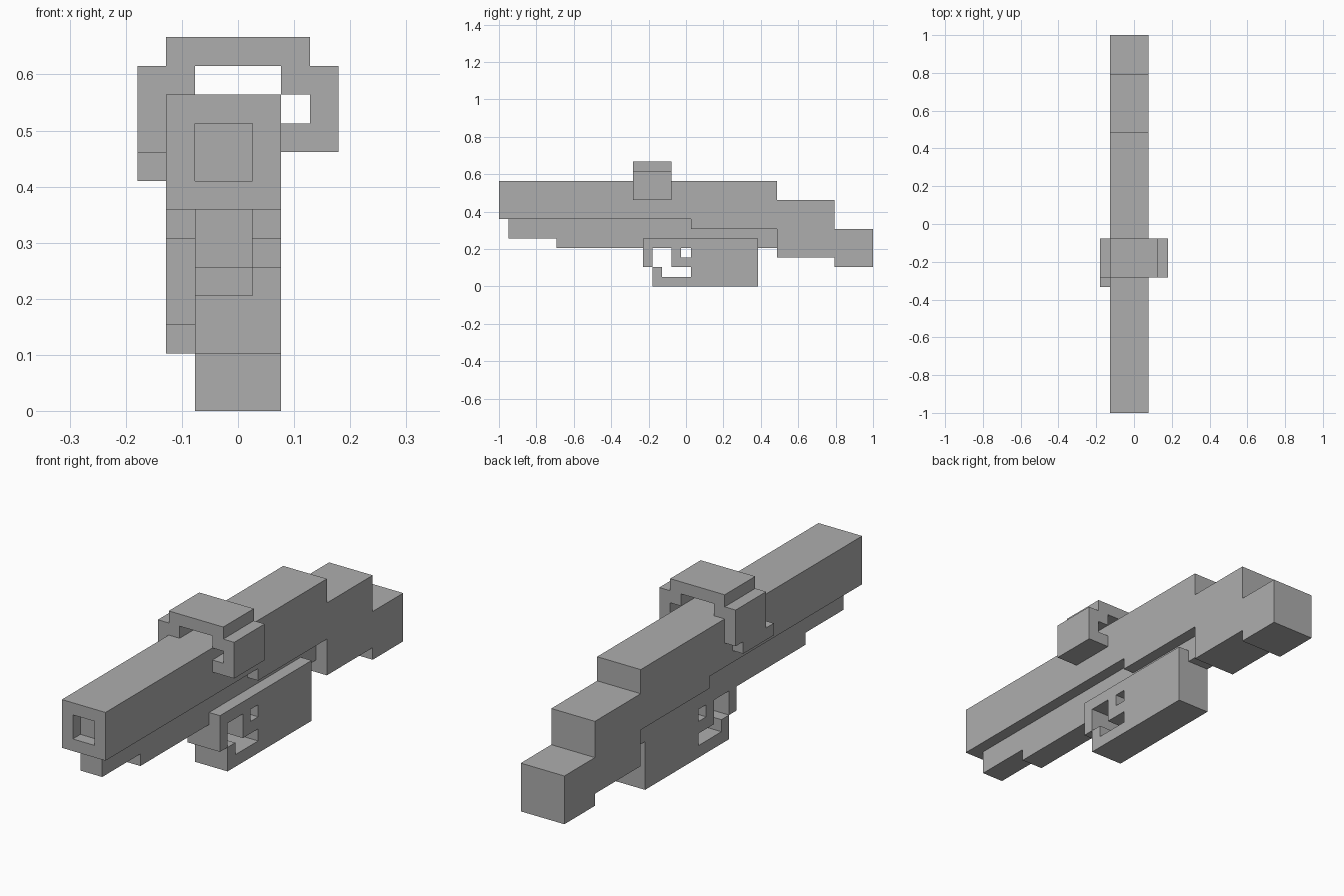
import bpy
import bmesh
from mathutils import Vector

if "Cube" in bpy.data.objects:
    bpy.data.objects.remove(bpy.data.objects["Cube"], do_unlink=True)

U = 2 / 39                      # one grid cell
CENTRE = Vector((3.5, 19.5, 0))

grey = bpy.data.materials.new("plain_grey")
grey.use_nodes = True
grey.diffuse_color = (0.42, 0.42, 0.42, 1)
grey.node_tree.nodes["Principled BSDF"].inputs["Base Color"].default_value = grey.diffuse_color


def prism(name, axis, outline, start, end):
    """Extrude an outline along 'x' (y, z points) or 'y' (x, z points)."""
    def place(a, b, depth):
        p = Vector((depth, a, b)) if axis == "x" else Vector((a, depth, b))
        return (p - CENTRE) * U

    bm = bmesh.new()
    cap = bm.faces.new([bm.verts.new(place(a, b, start)) for a, b in outline])
    grown = bmesh.ops.extrude_face_region(bm, geom=[cap], use_keep_orig=True)
    shift = place(0, 0, end) - place(0, 0, start)
    moved = [v for v in grown["geom"] if isinstance(v, bmesh.types.BMVert)]
    bmesh.ops.translate(bm, verts=moved, vec=shift)
    bmesh.ops.recalc_face_normals(bm, faces=bm.faces)
    mesh = bpy.data.meshes.new(name)
    bm.to_mesh(mesh)
    bm.free()
    mesh.materials.append(grey)
    obj = bpy.data.objects.new(name, mesh)
    bpy.context.collection.objects.link(obj)
    return obj


def rect(a0, a1, b0, b1):
    return [(a0, b0), (a1, b0), (a1, b1), (a0, b1)]


def cut(target, cutter):
    mod = target.modifiers.new("cut", "BOOLEAN")
    mod.operation = "DIFFERENCE"
    mod.solver = "EXACT"
    mod.object = cutter
    cutter.hide_render = True
    cutter.hide_viewport = True
    cutter.display_type = "WIRE"


# Main body: barrel housing stepping down to the stock
body = prism("main_body", "x", [
    (0, 7), (20, 7), (20, 6), (29, 6), (29, 3), (35, 3), (35, 2), (39, 2),
    (39, 6), (35, 6), (35, 9), (29, 9), (29, 11), (0, 11)], 1, 5)
cut(body, prism("muzzle_cutter", "y", rect(2, 4, 8, 10), -1, 1))

# Narrow rail under the body
prism("under_rail", "x", [
    (1, 5), (6, 5), (6, 4), (15, 4), (15, 5), (27, 5), (27, 4), (29, 4),
    (29, 6), (20, 6), (20, 7), (1, 7)], 2, 4)

# Grip block with an open trigger gap and a small square hole
grip = prism("grip_block", "x", [
    (15, 5), (15, 2), (16, 2), (16, 4), (18, 4), (18, 2), (20, 2), (20, 1),
    (17, 1), (17, 2), (16, 2), (16, 0), (27, 0), (27, 5)], 2, 5)
cut(grip, prism("grip_hole_cutter", "x", rect(19, 20, 3, 4), 1, 6))

# Bracket arching over the body, with a hooked side
prism("top_bracket", "y", [
    (0, 9), (1, 9), (1, 11), (2, 11), (2, 12), (5, 12), (5, 11), (6, 11),
    (6, 10), (5, 10), (5, 9), (7, 9), (7, 12), (6, 12), (6, 13), (1, 13),
    (1, 12), (0, 12)], 14, 18)

# Small offset foot below the bracket's plain side
prism("bracket_foot", "x", rect(13, 17, 8, 9), 0, 1)
